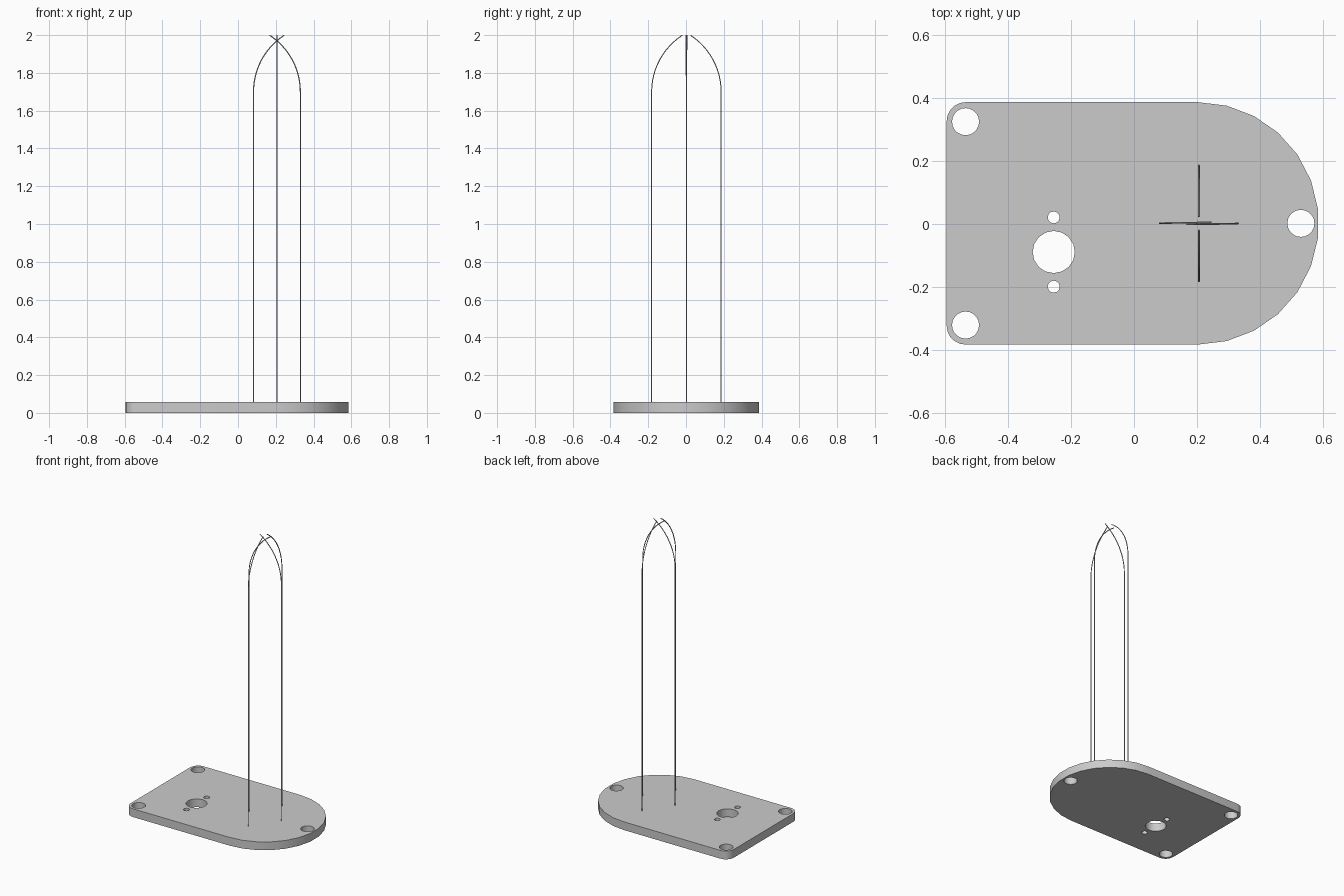
import bpy, bmesh, math
from mathutils import Vector

cube = bpy.data.objects.get("Cube")
if cube:
    bpy.data.objects.remove(cube, do_unlink=True)

THICK = 0.057
ROD_X, MID_Y = 0.206, 0.002
ROD_R = 0.003

grey = bpy.data.materials.new("plain grey")
grey.use_nodes = True
grey.diffuse_color = (0.6, 0.6, 0.6, 1)
grey.node_tree.nodes["Principled BSDF"].inputs["Base Color"].default_value = (0.6, 0.6, 0.6, 1)


def arc(cx, cy, r, start, end, steps):
    """Points along an arc, in degrees, both ends included."""
    angles = [math.radians(start + (end - start) * i / steps) for i in range(steps + 1)]
    return [(cx + r * math.cos(a), cy + r * math.sin(a)) for a in angles]


def finish(obj):
    obj.data.materials.append(grey)
    bpy.ops.object.select_all(action='DESELECT')
    obj.select_set(True)
    bpy.context.view_layer.objects.active = obj


# Base plate: half-round nose on the left, two small rounded corners on the right
half = 0.385
corner = 0.06
cx, cy = -0.535, half - corner
outline = arc(ROD_X - 0.004, MID_Y, half, -90, 90, 13)
outline += arc(cx, MID_Y + cy, corner, 90, 180, 5)
outline += arc(cx, MID_Y - cy, corner, 180, 270, 5)

# Through holes: three mounting holes, a large hole and its two screw holes
holes = [(cx, MID_Y + 0.323, 0.043, 20), (cx, MID_Y - 0.323, 0.043, 20),
         (0.53, MID_Y, 0.043, 20), (-0.255, -0.089, 0.067, 16),
         (-0.255, 0.021, 0.019, 12), (-0.255, -0.199, 0.019, 12)]
loops = [outline] + [arc(x, y, r, 0, 360, n)[:-1] for x, y, r, n in holes]

bm = bmesh.new()
for loop in loops:
    verts = [bm.verts.new((x, y, 0)) for x, y in loop]
    for i, v in enumerate(verts):
        bm.edges.new((verts[i - 1], v))
bmesh.ops.triangle_fill(bm, edges=bm.edges[:], use_beauty=True)
top = bmesh.ops.extrude_face_region(bm, geom=bm.faces[:], use_keep_orig=True)
bmesh.ops.translate(bm, vec=(0, 0, THICK),
                    verts=[g for g in top["geom"] if isinstance(g, bmesh.types.BMVert)])
bmesh.ops.recalc_face_normals(bm, faces=bm.faces[:])
mesh = bpy.data.meshes.new("base_plate")
bm.to_mesh(mesh)
bm.free()
plate = bpy.data.objects.new("base_plate", mesh)
bpy.context.collection.objects.link(plate)
finish(plate)
bpy.ops.object.shade_smooth_by_angle(angle=math.radians(35))


def rod(name, direction, reach, sway):
    """Upright wire that bends inward at the top; sway lets wires pass each other."""
    inward = -Vector(direction)
    side = Vector((-inward.y, inward.x, 0))
    foot = Vector((ROD_X, MID_Y, 0)) - inward * reach
    bend_r, bend_z, sweep, steps = 0.357, 1.7, 57, 12
    points = [foot + Vector((0, 0, THICK / 2))]
    for i in range(steps + 1):
        a = math.radians(sweep * i / steps)
        points.append(foot + inward * bend_r * (1 - math.cos(a)) + side * sway * i / steps
                      + Vector((0, 0, bend_z + bend_r * math.sin(a))))
    curve = bpy.data.curves.new(name, 'CURVE')
    curve.dimensions = '3D'
    curve.bevel_depth = ROD_R
    curve.bevel_resolution = 1
    curve.use_fill_caps = True
    spline = curve.splines.new('POLY')
    spline.points.add(len(points) - 1)
    for p, co in zip(spline.points, points):
        p.co = (*co, 1)
    obj = bpy.data.objects.new(name, curve)
    bpy.context.collection.objects.link(obj)
    finish(obj)
    bpy.ops.object.convert(target='MESH')
    bpy.ops.object.shade_smooth_by_angle(angle=math.radians(40))


# Four bent wires: the left and right pair cross, the front and back pair nearly meet
rod("left_wire", (1, 0, 0), 0.124, 0.003)
rod("right_wire", (-1, 0, 0), 0.124, 0.003)
rod("front_wire", (0, -1, 0), 0.184, 0)
rod("back_wire", (0, 1, 0), 0.184, 0)
